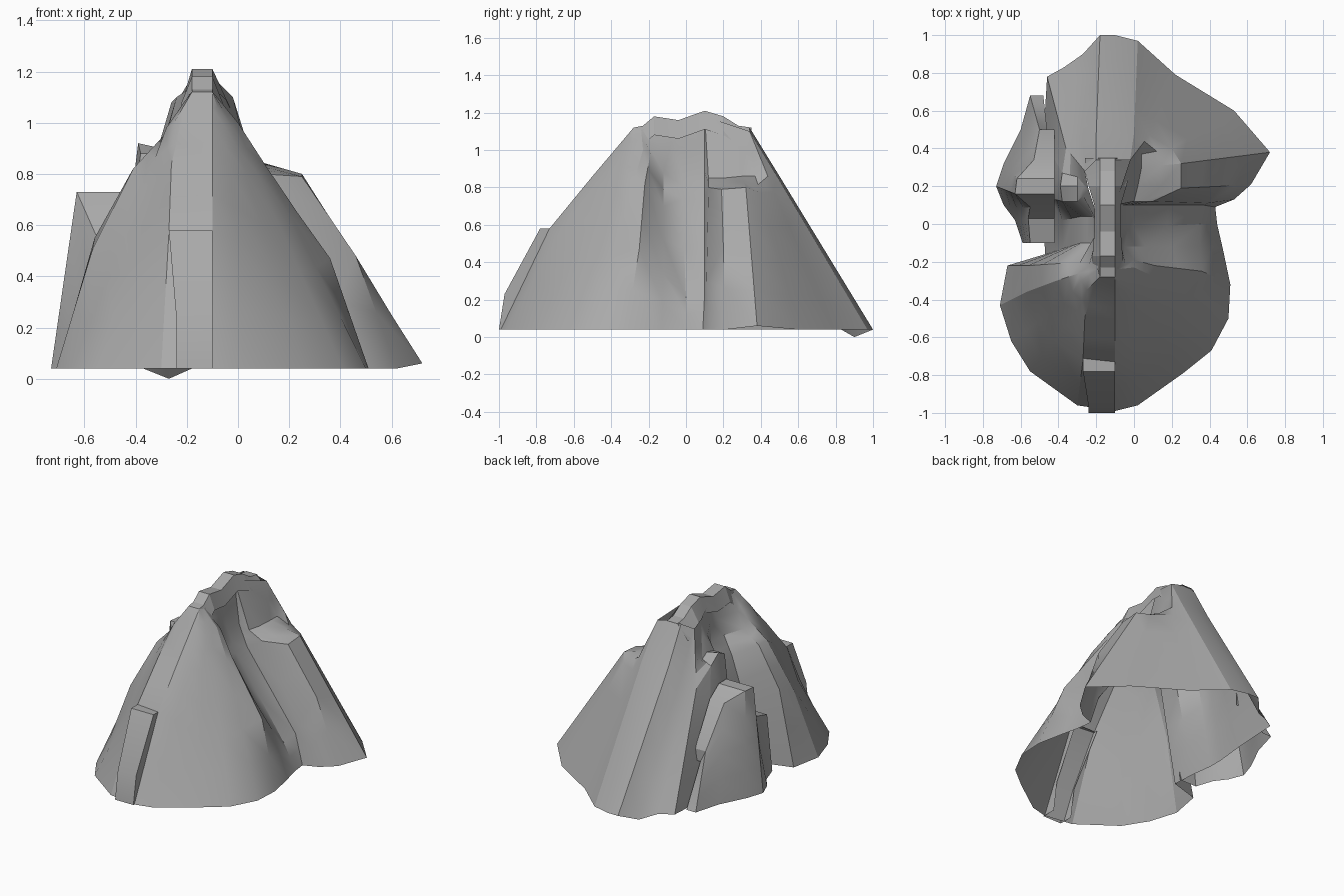
import bpy
import bmesh
from math import radians
from mathutils import Vector

default_cube = bpy.data.objects.get("Cube")
if default_cube:
    bpy.data.objects.remove(default_cube, do_unlink=True)

GROUND = 0.04

rock = bpy.data.materials.new("grey_rock")
rock.use_nodes = True
rock.diffuse_color = (0.4, 0.4, 0.4, 1)
rock.node_tree.nodes["Principled BSDF"].inputs["Base Color"].default_value = rock.diffuse_color


def rib(crest, shoulder, foot, neck=None, low=None, ground=GROUND):
    """One line of the rock face: crest, neck, shoulder, low break and foot.
    A neck or low break that is not given lies halfway along."""
    crest, shoulder, foot = Vector(crest), Vector(shoulder), Vector((*foot, ground))
    neck = Vector(neck) if neck else crest.lerp(shoulder, 0.5)
    low = Vector(low) if low else shoulder.lerp(foot, 0.5)
    result = [crest]
    for start, end in ((crest, neck), (neck, shoulder), (shoulder, low), (low, foot)):
        result += [start.lerp(end, 0.5), end]
    return result


def sheet(name, ribs, angle=28):
    """Skin a rock face over neighbouring ribs."""
    bm = bmesh.new()
    grid = [[bm.verts.new(point) for point in line] for line in ribs]
    for left, right in zip(grid, grid[1:]):
        for upper_left, lower_left, upper_right, lower_right in zip(left, left[1:], right, right[1:]):
            bm.faces.new((upper_left, lower_left, lower_right, upper_right))
    bmesh.ops.remove_doubles(bm, verts=bm.verts, dist=0.001)
    mesh = bpy.data.meshes.new(name)
    bm.to_mesh(mesh)
    bm.free()
    mesh.materials.append(rock)
    obj = bpy.data.objects.new(name, mesh)
    bpy.context.collection.objects.link(obj)
    bpy.ops.object.select_all(action="DESELECT")
    obj.select_set(True)
    bpy.context.view_layer.objects.active = obj
    bpy.ops.object.shade_smooth_by_angle(angle=radians(angle))


# Anchor points on the crest that the ribs fan out from
front_right_peak = (-.1, -.28, 1.12)
front_right_flank = (-.09, -.24, 1.11)
front_left_peak = (-.18, -.28, 1.12)
front_left_flank = (-.19, -.24, 1.11)
middle_right_peak = (-.1, -.05, 1.14)
middle_left_peak = (-.18, 0, 1.14)
summit = (-.1, .1, 1.18)
rear_right_flank = (-.02, .34, 1.1)
rear_right_peak = (-.1, .34, 1.12)
rear_left_peak = (-.2, .34, 1.12)
rear_left_flank = (-.26, .28, 1.08)
knob_peak = (-.24, .18, 1.1)

# Front slope, from the middle round to the right gully
front_slope = [
    rib(front_right_peak, shoulder=(-.1, -.5, .86), low=(-.1, -.73, .58), foot=(-.1, -.99)),
    rib(front_right_peak, neck=(-.06, -.35, 1), shoulder=(-.03, -.5, .8),
        low=(0, -.69, .54), foot=(.02, -.96)),
    rib(front_right_flank, neck=(-.02, -.33, .98), shoulder=(.03, -.43, .8), foot=(.26, -.79)),
    rib(front_right_flank, neck=(-.01, -.27, 1), shoulder=(.07, -.37, .81), foot=(.41, -.67)),
    rib(front_right_flank, neck=(0, -.23, 1), shoulder=(.11, -.28, .83), foot=(.5, -.5)),
    rib(front_right_flank, neck=(0, -.19, .98), shoulder=(.11, -.22, .82),
        low=(.36, -.25, .47), foot=(.51, -.32)),
    rib(middle_right_peak, neck=(-.05, -.12, .88), shoulder=(.06, -.12, .7),
        low=(.35, -.12, .34), foot=(.47, -.13)),
    rib(middle_right_peak, neck=(-.06, -.02, .88), shoulder=(0, -.02, .74),
        low=(.35, 0, .21), foot=(.44, 0)),
    rib(summit, neck=(-.06, .1, .88), shoulder=(0, .1, .74), low=(.37, .1, .24), foot=(.43, .09)),
]
sheet("front_slope", front_slope)

# Large wing with a flat shelf that leans out behind the gully
rear_wing = [
    front_slope[-1],
    rib(summit, neck=(0, .12, .85), shoulder=(.1, .12, .8), low=(.39, .11, .3), foot=(.53, .13)),
    rib(summit, neck=(.02, .2, .85), shoulder=(.25, .19, .79), low=(.46, .2, .48), foot=(.62, .21)),
    rib(rear_right_flank, neck=(.04, .3, .86), shoulder=(.25, .32, .8), foot=(.72, .38), ground=.06),
    rib(rear_right_flank, neck=(.04, .37, .86), shoulder=(.2, .4, .77), foot=(.53, .6)),
    rib(rear_right_flank, shoulder=(.08, .47, .78), foot=(.22, .79)),
    rib(rear_right_flank, shoulder=(0, .48, .87), foot=(.02, .97)),
]
sheet("rear_wing", rear_wing)

# Rear slope with its ribbed left edge
rear_slope = [
    rear_wing[-1],
    rib(rear_right_peak, shoulder=(-.1, .5, .86), foot=(-.1, 1)),
    rib(rear_left_peak, shoulder=(-.2, .48, .87), foot=(-.18, 1)),
    rib(rear_left_flank, shoulder=(-.27, .42, .85), foot=(-.27, .9), ground=0),
    rib(rear_left_flank, shoulder=(-.31, .38, .83), foot=(-.37, .83)),
    rib(rear_left_flank, shoulder=(-.36, .4, .74), foot=(-.46, .78)),
    rib(knob_peak, neck=(-.3, .25, .87), shoulder=(-.38, .27, .85), foot=(-.48, .45)),
]
sheet("rear_slope", rear_slope)

# Left slope: knob, gully and front shoulder
sheet("left_slope", [
    rear_slope[-1],
    rib(knob_peak, neck=(-.3, .2, .9), shoulder=(-.39, .2, .92), foot=(-.5, .25)),
    rib(knob_peak, neck=(-.3, .12, .88), shoulder=(-.38, .12, .88), foot=(-.5, .15)),
    rib(middle_left_peak, neck=(-.22, .04, .88), shoulder=(-.28, .04, .75), foot=(-.48, 0)),
    rib(middle_left_peak, neck=(-.22, -.1, .88), shoulder=(-.28, -.1, .76), foot=(-.47, -.16)),
    rib(front_left_flank, neck=(-.29, -.21, .9), shoulder=(-.41, -.21, .82),
        low=(-.56, -.22, .55), foot=(-.67, -.22)),
    rib(front_left_flank, neck=(-.29, -.26, .95), shoulder=(-.41, -.3, .82),
        low=(-.57, -.36, .5), foot=(-.71, -.43)),
    rib(front_left_flank, neck=(-.28, -.3, .98), shoulder=(-.37, -.42, .74), foot=(-.65, -.62)),
    rib(front_left_peak, neck=(-.25, -.35, 1), shoulder=(-.3, -.46, .8), foot=(-.55, -.78)),
    rib(front_left_peak, neck=(-.22, -.36, 1), shoulder=(-.26, -.49, .84),
        low=(-.27, -.72, .57), foot=(-.3, -.96)),
    front_slope[0],
])


def crest_row(y, height, spread):
    """Cross-section of the crest: a flat top with a sloping skirt each side."""
    left, right, skirt = -.18, -.1, height - .1
    return [(left - spread, y, skirt), (left, y, height),
            (right, y, height), (right + spread, y, skirt)]


# Stepped narrow crest, widest at the rear
sheet("crest", [
    crest_row(y=-.28, height=1.12, spread=.01),
    crest_row(y=-.23, height=1.13, spread=.04),
    crest_row(y=-.17, height=1.18, spread=.04),
    crest_row(y=-.04, height=1.16, spread=.03),
    crest_row(y=.1, height=1.21, spread=.03),
    crest_row(y=.2, height=1.18, spread=.06),
    crest_row(y=.28, height=1.13, spread=.08),
    crest_row(y=.35, height=1.12, spread=.08),
], angle=15)


def buttress_edge(top_x, foot_x, inset=0):
    """Side profile of the buttress: ledge, sloping face and short toe."""
    profile = [(top_x, -.7, .58), (top_x, -.78, .58), (foot_x, -.97, .23), (foot_x, -1, GROUND)]
    return [(x, y + inset, z) for x, y, z in profile]


# Buttress with a flat ledge at the foot of the front slope
sheet("front_buttress", [
    buttress_edge(-.27, -.24, inset=.1),
    buttress_edge(-.27, -.24),
    buttress_edge(-.1, -.1),
    buttress_edge(-.1, -.1, inset=.1),
])


def outcrop_rib(shoulder, foot, low=None):
    """Rib whose top runs level back into the left slope."""
    return rib((-.42, shoulder[1], shoulder[2]), shoulder, foot, low=low)


# Free-standing outcrop along the left side
sheet("left_outcrop", [
    outcrop_rib(shoulder=(-.46, .5, .3), foot=(-.48, .68)),
    outcrop_rib(shoulder=(-.5, .5, .38), foot=(-.55, .68)),
    outcrop_rib(shoulder=(-.53, .34, .66), foot=(-.6, .5)),
    outcrop_rib(shoulder=(-.62, .24, .73), foot=(-.69, .32)),
    outcrop_rib(shoulder=(-.63, .16, .73), foot=(-.73, .2)),
    outcrop_rib(shoulder=(-.55, .09, .55), low=(-.62, .08, .3), foot=(-.69, .1)),
    outcrop_rib(shoulder=(-.56, .03, .46), foot=(-.63, .02)),
    outcrop_rib(shoulder=(-.55, -.1, .42), foot=(-.59, -.1)),
    outcrop_rib(shoulder=(-.43, -.1, .4), foot=(-.46, -.1)),
])
